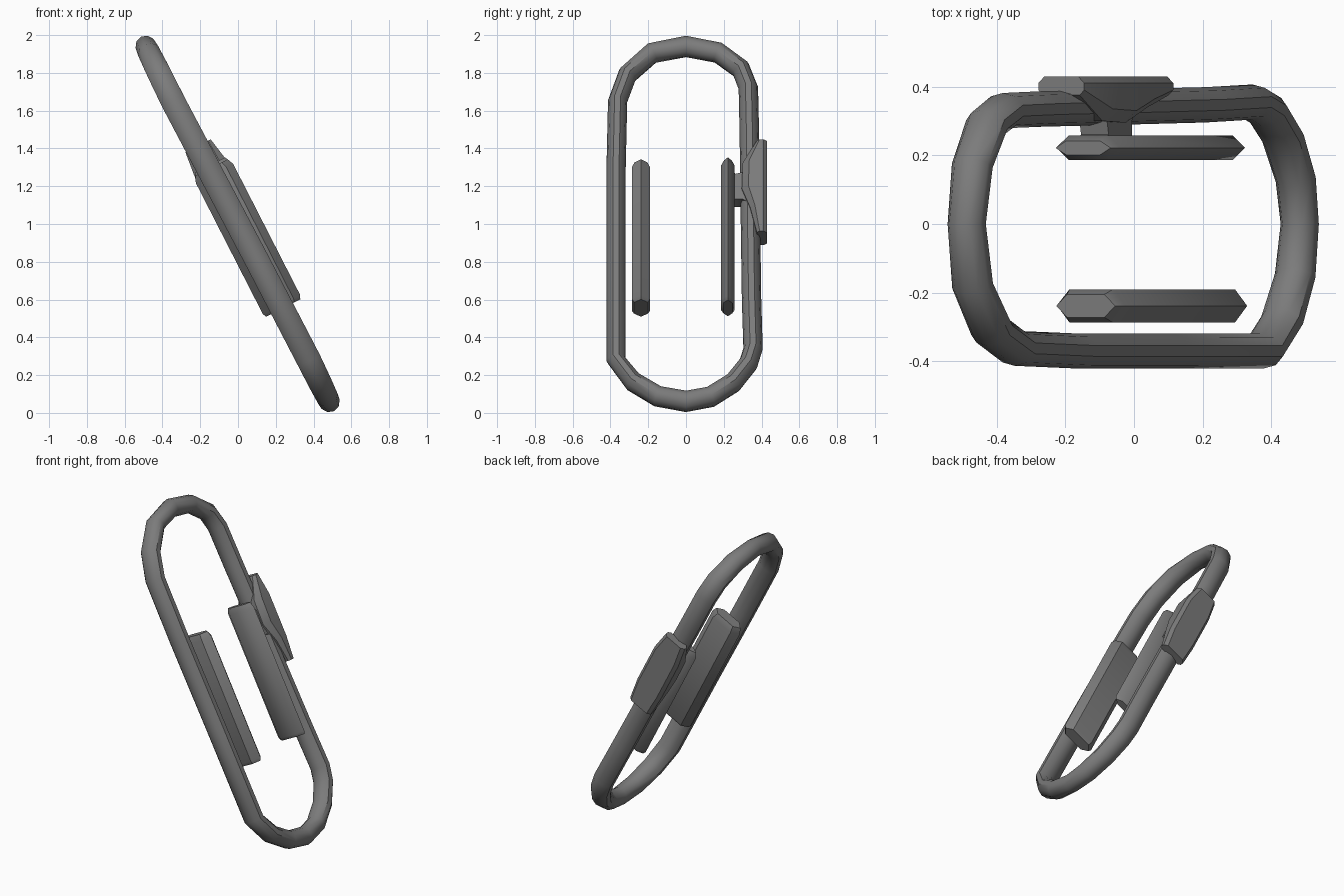
import bpy, bmesh, math
from mathutils import Vector

if "Cube" in bpy.data.objects:
    bpy.data.objects.remove(bpy.data.objects["Cube"])

# Tilted frame: U runs up the clip, N is normal to its flat side
U = Vector((-0.455, 0, 0.89)).normalized()
N = Vector((U.z, 0, -U.x))
O = Vector((0, 0, 1))

grey = bpy.data.materials.new("metal grey")
grey.diffuse_color = (0.2, 0.2, 0.2, 1)
grey.use_nodes = True
grey.node_tree.nodes["Principled BSDF"].inputs["Base Color"].default_value = grey.diffuse_color


def loft(name, rings, closed=False, angle=35):
    """Skin a list of equal-sized point rings."""
    bm = bmesh.new()
    vs = [[bm.verts.new(p) for p in r] for r in rings]
    k = len(vs[0])
    count = len(vs) if closed else len(vs) - 1
    for i in range(count):
        a, b = vs[i], vs[(i + 1) % len(vs)]
        for j in range(k):
            bm.faces.new((a[j], a[(j + 1) % k], b[(j + 1) % k], b[j]))
    if not closed:
        bm.faces.new(vs[0])
        bm.faces.new(vs[-1])
    bmesh.ops.recalc_face_normals(bm, faces=bm.faces)
    me = bpy.data.meshes.new(name)
    bm.to_mesh(me)
    bm.free()
    me.materials.append(grey)
    ob = bpy.data.objects.new(name, me)
    bpy.context.collection.objects.link(ob)
    bpy.context.view_layer.objects.active = ob
    ob.select_set(True)
    bpy.ops.object.shade_smooth_by_angle(angle=math.radians(angle))
    ob.select_set(False)
    return ob


def hexagon(u, n0, n1, y0, y1, c):
    """Flat hexagonal section with pointed edges along N."""
    m = (y0 + y1) / 2
    pts = [(n0, m), (n0 + c, y0), (n1 - c, y0), (n1, m), (n1 - c, y1), (n0 + c, y1)]
    return [O + U * u + N * n + Vector((0, y, 0)) for n, y in pts]


# Oval ring: path in (y, z), x follows the slightly bent slope
def slope_x(z):
    table = [(0.06, 0.483), (0.3, 0.365), (1.0, 0.0), (1.62, -0.33), (1.94, -0.487)]
    for (z0, x0), (z1, x1) in zip(table, table[1:]):
        if z <= z1:
            return x0 + (x1 - x0) * (z - z0) / (z1 - z0)
    return table[-1][1]


path = [(0, 0.061), (0.13, 0.085), (0.25, 0.16), (0.33, 0.26), (0.355, 0.34),
        (0.347, 0.6), (0.34, 1.1), (0.335, 1.5), (0.33, 1.72), (0.29, 1.82),
        (0.17, 1.907), (0, 1.94), (-0.18, 1.905), (-0.31, 1.79), (-0.362, 1.65),
        (-0.37, 1.3), (-0.37, 0.8), (-0.37, 0.28), (-0.28, 0.165), (-0.15, 0.088)]
pts = [Vector((slope_x(z), y, z)) for y, z in path]
rings = []
for i, p in enumerate(pts):
    t = (pts[(i + 1) % len(pts)] - pts[i - 1]).normalized()
    b = t.cross(N).normalized()
    n = b.cross(t).normalized()
    side = abs(p.y) / 0.37
    rn, rb = 0.056 + 0.012 * side, 0.058 - 0.007 * side
    rings.append([p + n * (rn * math.cos(a)) + b * (rb * math.sin(a))
                  for a in [math.tau * (j + 0.5) / 10 for j in range(10)]])
loft("oval_ring", rings, closed=True, angle=40)

# Two inner bars with slightly tapered ends
for name, y0, y1, n0, n1, top in (("left_bar", -0.287, -0.19, -0.1, 0.122, 0.33),
                                  ("right_bar", 0.186, 0.257, -0.095, 0.115, 0.345)):
    loft(name, [hexagon(-0.505, n0 + 0.01, n1 - 0.01, y0 + 0.012, y1 - 0.012, 0.035),
                hexagon(-0.485, n0, n1, y0, y1, 0.04),
                hexagon(top - 0.035, n0, n1, y0, y1, 0.04),
                hexagon(top, n0 + 0.015, n1 - 0.015, y0 + 0.015, y1 - 0.015, 0.035)])


# Sleeve wrapped around the right strand, wedge shaped at the top
def sleeve(u, n0, n1, y0, y1, c):
    pts = [(n0, y0 + c), (n0 + c, y0), (n1 - c, y0), (n1, y0 + c), (n1, y1 - 0.02),
           (n1 - 0.02, y1), (n0 + 0.02, y1), (n0, y1 - 0.02)]
    return [O + U * u + N * n + Vector((0, y, 0)) for n, y in pts]


loft("clasp_sleeve", [sleeve(-0.085, -0.08, 0.085, 0.375, 0.43, 0.015),
                      sleeve(0.06, -0.09, 0.1, 0.34, 0.43, 0.025),
                      sleeve(0.18, -0.09, 0.1, 0.295, 0.43, 0.035),
                      sleeve(0.33, -0.09, 0.1, 0.3, 0.43, 0.035),
                      sleeve(0.465, -0.075, 0.075, 0.375, 0.43, 0.015)])

# Short bridge joining the sleeve to the right bar
bridge = []
for y, u0, u1 in ((0.23, 0.1, 0.33), (0.26, 0.12, 0.27), (0.3, 0.12, 0.28), (0.35, 0.09, 0.34)):
    bridge.append([O + U * u + N * n + Vector((0, y, 0))
                   for u, n in ((u0, -0.035), (u0, 0.055), (u1, 0.055), (u1, -0.035))])
loft("bridge", bridge)
